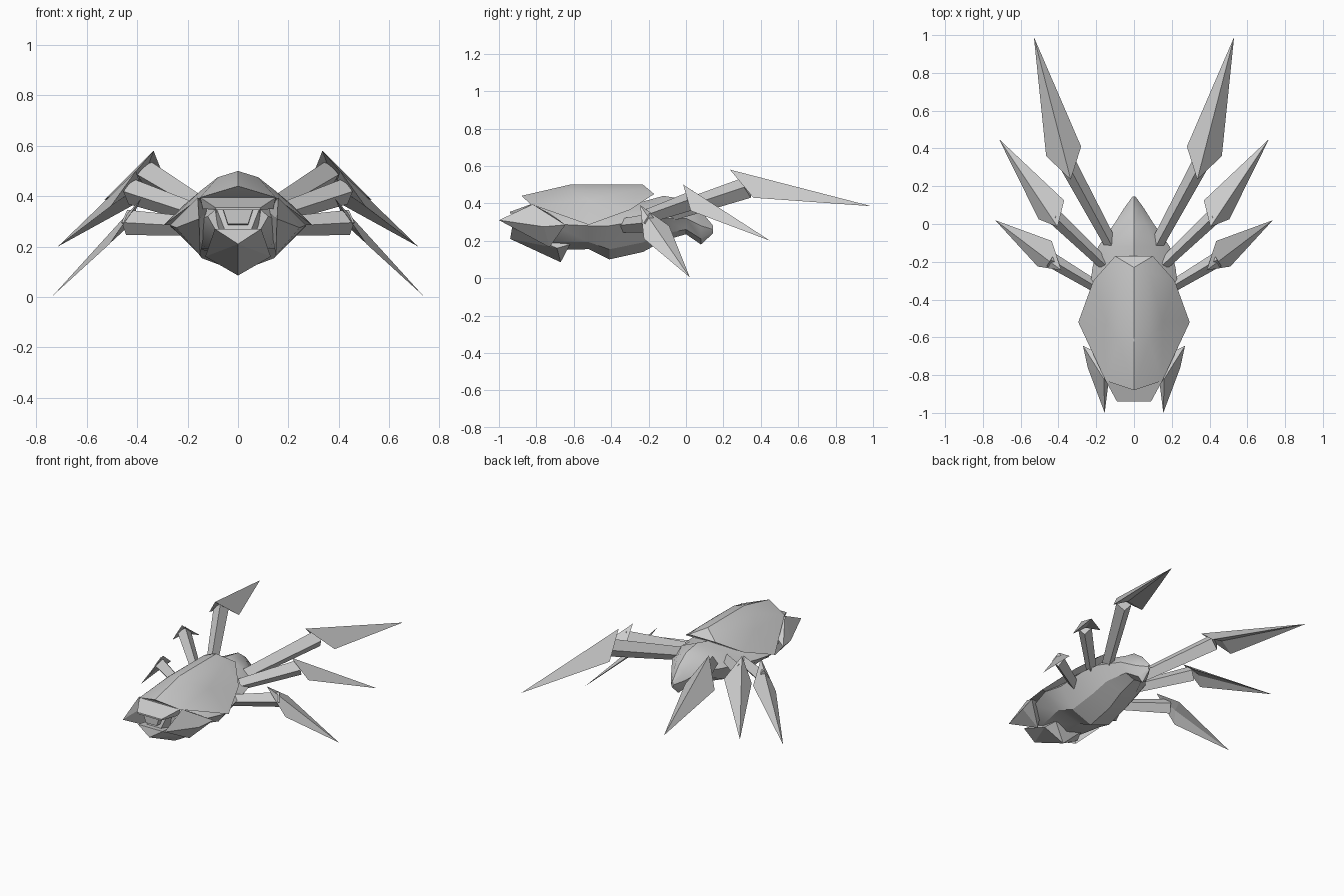
import bpy, bmesh, math
from mathutils import Vector

if "Cube" in bpy.data.objects:
    bpy.data.objects.remove(bpy.data.objects["Cube"])


def finish(name, bm, smooth=False):
    bmesh.ops.recalc_face_normals(bm, faces=bm.faces[:])
    me = bpy.data.meshes.new(name)
    bm.to_mesh(me)
    bm.free()
    ob = bpy.data.objects.new(name, me)
    bpy.context.collection.objects.link(ob)
    if smooth:
        bpy.ops.object.select_all(action='DESELECT')
        ob.select_set(True)
        bpy.context.view_layer.objects.active = ob
        bpy.ops.object.shade_smooth_by_angle(angle=math.radians(30))
    return ob


def both(pts):
    """Add the mirrored copy of every off-centre point."""
    return list(pts) + [(-x, y, z) for x, y, z in pts if x > 0]


def hull(name, pts, smooth=False):
    bm = bmesh.new()
    vs = [bm.verts.new(p) for p in pts]
    res = bmesh.ops.convex_hull(bm, input=vs)
    junk = {v for v in res['geom_interior'] if isinstance(v, bmesh.types.BMVert)}
    bmesh.ops.delete(bm, geom=list(junk), context='VERTS')
    return finish(name, bm, smooth)


def loft(name, rings, smooth=False):
    bm = bmesh.new()
    loops = [[bm.verts.new(p) for p in r] for r in rings]
    n = len(loops[0])
    for a, b in zip(loops, loops[1:]):
        for i in range(n):
            j = (i + 1) % n
            bm.faces.new((a[i], a[j], b[j], b[i]))
    bm.faces.new(loops[0])
    bm.faces.new(loops[-1])
    return finish(name, bm, smooth)


# Body: eight-sided sections (y, half width, top, middle, bottom)
sections = [(-.83, .12, .39, .32, .20), (-.72, .20, .40, .29, .15),
            (-.52, .27, .45, .28, .155), (-.41, .24, .45, .28, .10),
            (-.23, .22, .41, .31, .14), (-.12, .19, .44, .32, .20),
            (0, .105, .42, .32, .235), (.08, .055, .36, .28, .18),
            (.145, .008, .28, .26, .24)]
rings = []
for y, w, t, m, b in sections:
    s, l = m + .6 * (t - m), m - .7 * (m - b)
    rings.append([(0, y, t), (.6 * w, y, s), (w, y, m), (.6 * w, y, l),
                  (0, y, b), (-.6 * w, y, l), (-w, y, m), (-.6 * w, y, s)])
loft('body', rings, True)

# Domed back shell
hull('back_shell', both([(0, -.23, .50), (0, -.62, .50), (0, -.88, .44),
                         (.10, -.17, .45), (.215, -.30, .365), (.295, -.52, .285),
                         (.15, -.83, .395), (.15, -.52, .42), (.08, -.62, .475),
                         (.08, -.25, .475)]), True)

# Head: brow, recessed face and pointed jaw
hull('brow', both([(.15, -.83, .395), (.09, -.94, .355), (.085, -.94, .345),
                   (.14, -.82, .35)]))
hull('face', both([(.085, -.87, .35), (.05, -.89, .26), (.10, -.78, .36), (.08, -.78, .22)]))
hull('face_plate', both([(.058, -.92, .345), (.04, -.92, .29), (.06, -.87, .345),
                         (.04, -.87, .285)]))
hull('jaw', both([(.092, -.93, .27), (0, -.94, .21), (.085, -.85, .26),
                  (0, -.67, .085), (.13, -.69, .16), (.10, -.62, .18)]))

# Cheek blades and six legs
# leg: name, root, knee ridge, inner corner, outer corner, tip, thickness
legs = [('rear', (.12, -.11, .34), (.335, .235, .58), (.28, .41, .44), (.465, .36, .43), (.53, .99, .385), .058),
        ('middle', (.16, -.21, .33), (.405, -.015, .50), (.37, .125, .39), (.505, .025, .36), (.715, .45, .20), .052),
        ('front', (.17, -.35, .28), (.385, -.245, .39), (.435, -.09, .28), (.51, -.225, .21), (.735, .02, .005), .05)]

for side, sx in (('right', 1), ('left', -1)):
    def flip(p):
        return Vector((p[0] * sx, p[1], p[2]))

    hull(side + '_cheek_blade', [flip(p) for p in (
        (.16, -.82, .395), (.27, -.645, .285), (.245, -.76, .275),
        (.15, -.73, .165), (.155, -1.0, .31), (.12, -.72, .34))])

    for name, root, ridge, inner, outer, tip, r in legs:
        root, ridge, inner, outer, tip = map(flip, (root, ridge, inner, outer, tip))
        mid = (inner + outer) / 2
        hollow = mid + (ridge - mid) * .3 + (tip - mid) * .08
        # hooked lower blade, hollow on its underside
        bm = bmesh.new()
        v = [bm.verts.new(p) for p in (ridge, inner, outer, tip, hollow)]
        for f in ((0, 1, 3), (0, 3, 2), (0, 4, 1), (0, 2, 4), (1, 4, 3), (2, 3, 4)):
            bm.faces.new([v[i] for i in f])
        finish(f'{side}_{name}_leg_blade', bm)
        # four-sided upper leg
        end = mid + (ridge - mid) * .35
        d = (end - root).normalized()
        across = d.cross(Vector((0, 0, 1))).normalized()
        up = across.cross(d)
        loft(f'{side}_{name}_upper_leg', [
            [c + up * k, c + across * k * .8, c - up * k, c - across * k * .8]
            for c, k in ((root, r * .75), (end, r))])
